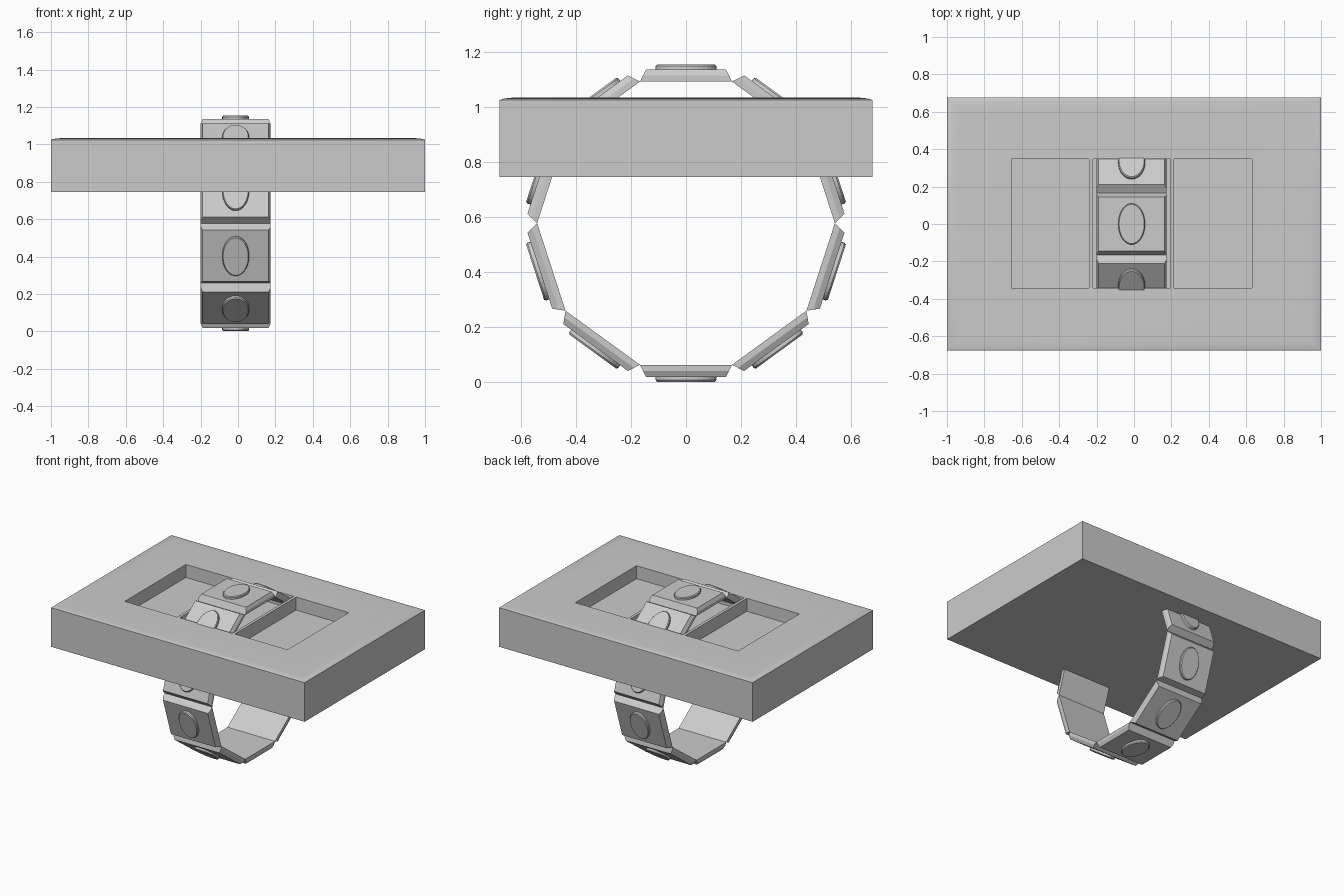
import bpy, bmesh, math
from mathutils import Matrix

if "Cube" in bpy.data.objects:
    bpy.data.objects.remove(bpy.data.objects["Cube"])

CX = -0.0125          # wheel and window centre in x
AXIS_Z = 0.577        # wheel axis height
SIDES = 10


def loft(bm, rings, mat=Matrix()):
    """Closed solid through equal-length rings of points."""
    loops = [[bm.verts.new(mat @ Matrix.Translation(p).to_translation()) for p in r]
             for r in rings]
    n = len(loops[0])
    for a, b in zip(loops, loops[1:]):
        for i in range(n):
            bm.faces.new((a[i], a[(i + 1) % n], b[(i + 1) % n], b[i]))
    bm.faces.new(loops[0][::-1])
    bm.faces.new(loops[-1])


def rect(hx, hy, z, cx=0.0, cy=0.0):
    return [(cx - hx, cy - hy, z), (cx + hx, cy - hy, z),
            (cx + hx, cy + hy, z), (cx - hx, cy + hy, z)]


def oval(rx, ry, z, cx=0.0, n=32):
    return [(cx + rx * math.cos(2 * math.pi * i / n),
             ry * math.sin(2 * math.pi * i / n), z) for i in range(n)]


def make_object(name, bm):
    bmesh.ops.recalc_face_normals(bm, faces=bm.faces)
    me = bpy.data.meshes.new(name)
    bm.to_mesh(me)
    bm.free()
    ob = bpy.data.objects.new(name, me)
    bpy.context.collection.objects.link(ob)
    return ob


# Face plate with a shallow rounded top edge
bm = bmesh.new()
rings = [rect(1, 0.677, 0.745)]
for inset, z in [(0, 1.024), (0.015, 1.029), (0.035, 1.032), (0.06, 1.033)]:
    rings.append(rect(1 - inset, 0.677 - inset, z))
loft(bm, rings)
plate = make_object("face_plate", bm)

# Three windows sunk into the plate
bm = bmesh.new()
for k in (-1, 0, 1):
    cx = CX + k * 0.435
    loft(bm, [rect(0.2075, 0.345, z, cx, 0.003) for z in (0.94, 1.2)])
cutter = make_object("window_cutter", bm)
cutter.hide_render = True

mod = plate.modifiers.new("windows", 'BOOLEAN')
mod.operation = 'DIFFERENCE'
mod.solver = 'EXACT'
mod.object = cutter
bpy.context.view_layer.objects.active = plate
plate.select_set(True)
bpy.ops.object.modifier_apply(modifier=mod.name)
bpy.data.objects.remove(cutter)
bpy.ops.object.shade_smooth_by_angle(angle=math.radians(15))

# Ten-sided ring: tapered blocks meeting at their inner edges,
# each with a plain raised oval pad in place of markings
ring, pads = bmesh.new(), bmesh.new()
for i in range(SIDES):
    m = (Matrix.Translation((CX, 0, AXIS_Z))
         @ Matrix.Rotation(2 * math.pi * i / SIDES, 4, 'X'))
    loft(ring, [rect(0.1875, 0.167, 0.514),
                rect(0.1875, 0.156, 0.536),
                rect(0.176, 0.145, 0.558)], m)
    loft(pads, [oval(0.072, 0.11, 0.55),
                oval(0.072, 0.11, 0.570),
                oval(0.067, 0.105, 0.576)], m)
make_object("number_wheel", ring)
make_object("raised_pads", pads)
